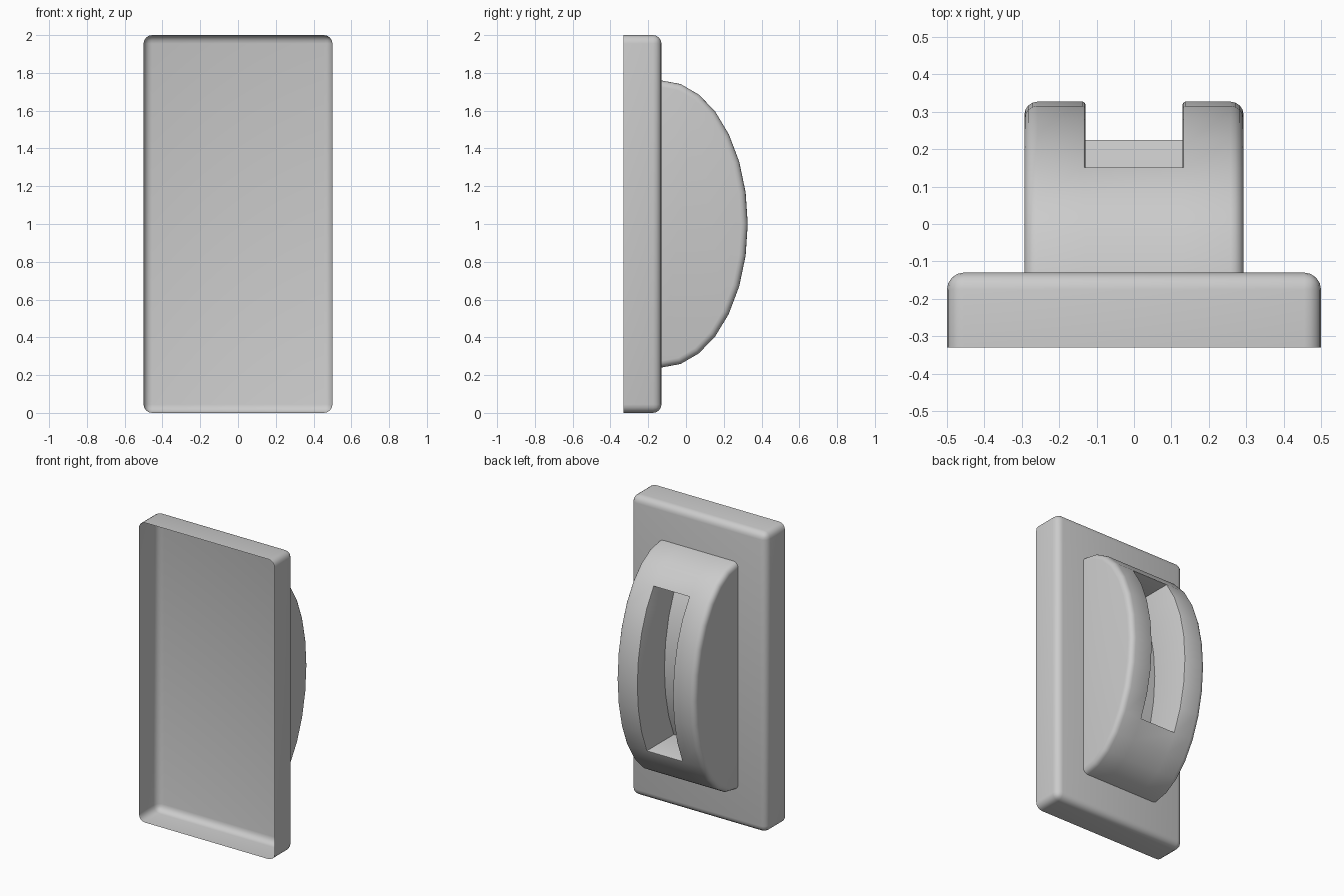
import bpy, bmesh, math
from mathutils import Matrix, Vector

if "Cube" in bpy.data.objects:
    bpy.data.objects.remove(bpy.data.objects["Cube"])


def finish(bm, name, angle=35):
    mesh = bpy.data.meshes.new(name)
    bm.to_mesh(mesh)
    bm.free()
    ob = bpy.data.objects.new(name, mesh)
    bpy.context.collection.objects.link(ob)
    bpy.ops.object.select_all(action='DESELECT')
    ob.select_set(True)
    bpy.context.view_layer.objects.active = ob
    bpy.ops.object.shade_smooth_by_angle(angle=math.radians(angle))
    return ob


def bevel(bm, edges, width, segments):
    bmesh.ops.bevel(bm, geom=edges, offset=width, offset_type='OFFSET',
                    segments=segments, profile=0.5, affect='EDGES',
                    clamp_overlap=True)


# Cover plate: rounded thin shell, open at the front
bm = bmesh.new()
bmesh.ops.create_cube(bm, size=1, matrix=Matrix.Translation((0, -0.23, 1))
                      @ Matrix.Diagonal((1, 0.2, 2, 1)))
bmesh.ops.delete(bm, geom=[f for f in bm.faces if f.normal.y < -0.9],
                 context='FACES')
bevel(bm, [e for e in bm.edges if not e.is_boundary], 0.045, 4)
finish(bm, "cover_plate")

# Half-oval knob with a curved slot sunk into the middle
BACK, DEPTH, RISE, HALF, SLOT = -0.13, 0.457, 0.76, 0.293, 0.13
SINK, STEPS, FIRST, LAST = 0.285, 14, 3, 10
bm = bmesh.new()
arc = []
for k in range(STEPS + 1):
    t = math.pi * k / STEPS
    arc.append((BACK + DEPTH * math.sin(t), 1 + RISE * math.cos(t)))
grid = [[bm.verts.new((x, y, z)) for y, z in arc]
        for x in (-HALF, -SLOT, SLOT, HALF)]
floor = {}
for c in (1, 2):
    for k in range(FIRST, LAST + 1):
        y, z = arc[k]
        floor[c, k] = bm.verts.new((grid[c][k].co.x, max(y - SINK, BACK + 0.001), z))

for c in range(3):
    for k in range(STEPS):
        if c == 1 and FIRST <= k < LAST:
            # Slot floor and its two side walls
            bm.faces.new((floor[1, k], floor[2, k], floor[2, k + 1], floor[1, k + 1]))
            for s in (1, 2):
                bm.faces.new((grid[s][k], grid[s][k + 1], floor[s, k + 1], floor[s, k]))
        else:
            bm.faces.new((grid[c][k], grid[c + 1][k], grid[c + 1][k + 1], grid[c][k + 1]))
# Slot end walls and knob side caps
for k in (FIRST, LAST):
    bm.faces.new((grid[1][k], grid[2][k], floor[2, k], floor[1, k]))
for c in (0, 3):
    bm.faces.new(grid[c])
bmesh.ops.recalc_face_normals(bm, faces=bm.faces[:])
top = max(bm.faces, key=lambda f: f.calc_center_median().z)
if top.normal.z < 0:
    bmesh.ops.reverse_faces(bm, faces=bm.faces[:])

# Soft outer rims, then a tiny softening around the slot mouth
bevel(bm, [e for e in bm.edges if not e.is_boundary
           and all(abs(v.co.x) > HALF - 0.001 for v in e.verts)], 0.035, 4)


def on_mouth(v):
    return abs(abs(v.co.x) - SLOT) < 0.001 and any(
        abs(v.co.y - y) < 0.001 and abs(v.co.z - z) < 0.001
        for y, z in arc[FIRST:LAST + 1])


mouth = [e for e in bm.edges if all(on_mouth(v) for v in e.verts)
         and len(e.link_faces) == 2 and e.calc_face_angle() > 0.7]
bevel(bm, mouth, 0.007, 2)
finish(bm, "slotted_knob")
